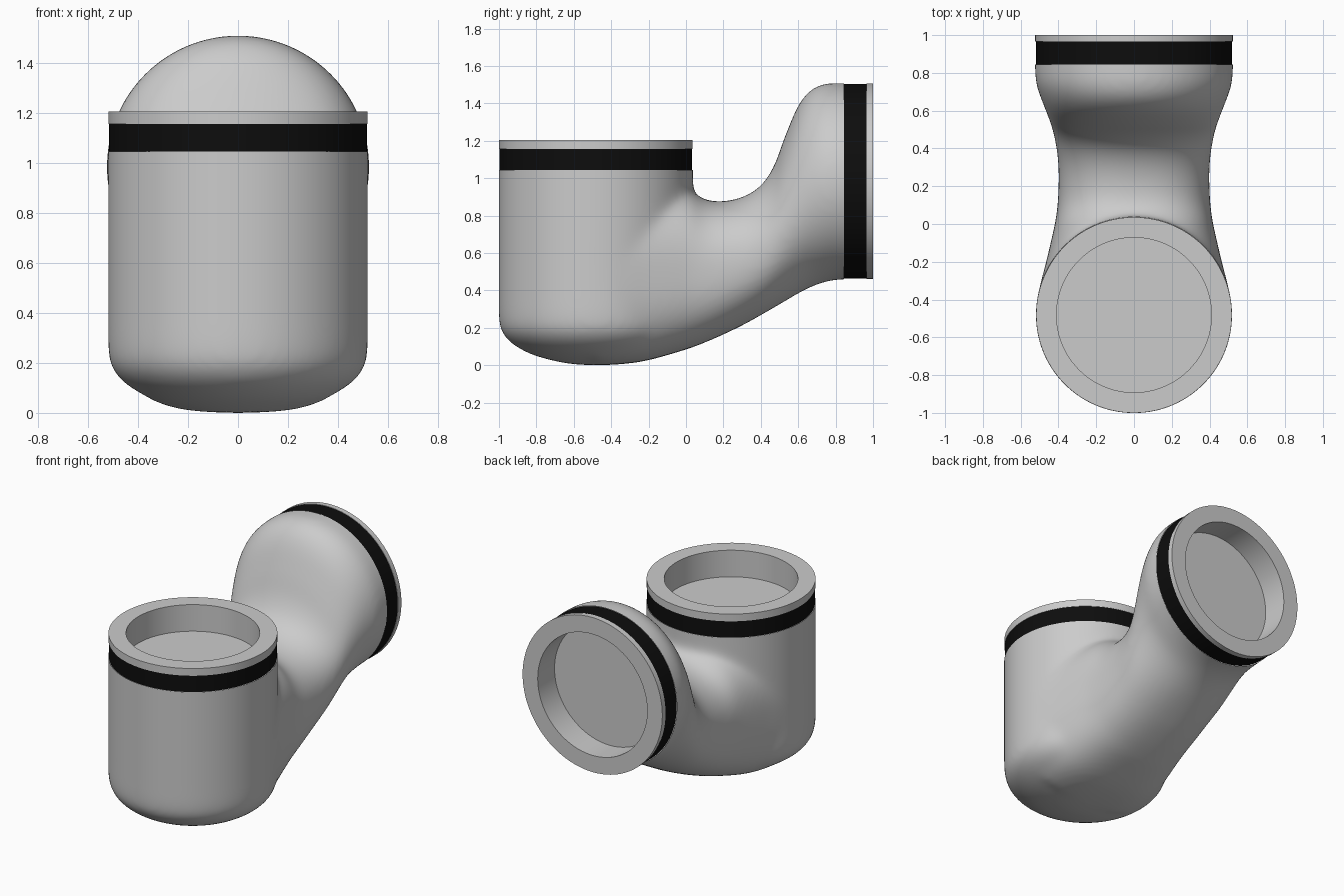
import bpy, bmesh, math
from mathutils import Vector, Matrix

if "Cube" in bpy.data.objects:
    bpy.data.objects.remove(bpy.data.objects["Cube"])

CY, R = -0.482, 0.518          # upright barrel: centre y, radius
CZ, R2 = 0.983, 0.523          # rear mouth: centre z, radius


def link(bm, name, angle=35, color=None):
    me = bpy.data.meshes.new(name)
    bm.to_mesh(me)
    bm.free()
    ob = bpy.data.objects.new(name, me)
    bpy.context.collection.objects.link(ob)
    if color:
        mat = bpy.data.materials.new(name + "_colour")
        mat.diffuse_color = color
        mat.use_nodes = True
        mat.node_tree.nodes["Principled BSDF"].inputs["Base Color"].default_value = mat.diffuse_color
        me.materials.append(mat)
    bpy.ops.object.select_all(action='DESELECT')
    ob.select_set(True)
    bpy.context.view_layer.objects.active = ob
    bpy.ops.object.shade_smooth_by_angle(angle=math.radians(angle))
    return ob


def loft(bm, rings, first=True, last=True):
    loops = [[bm.verts.new(p) for p in r] for r in rings]
    n = len(loops[0])
    for a, b in zip(loops, loops[1:]):
        for i in range(n):
            j = (i + 1) % n
            bm.faces.new((a[i], a[j], b[j], b[i]))
    if first:
        bm.faces.new(loops[0][::-1])
    if last:
        bm.faces.new(loops[-1])


def circle(r, z, n=96, cy=0.0):
    return [(r * math.cos(2 * math.pi * i / n),
             cy + r * math.sin(2 * math.pi * i / n), z) for i in range(n)]


def catmull(pts, steps=6):
    pts = [Vector(p) for p in pts]
    ext = [2 * pts[0] - pts[1]] + pts + [2 * pts[-1] - pts[-2]]
    out = []
    for a, b, c, d in zip(ext, ext[1:], ext[2:], ext[3:]):
        for k in range(steps):
            t = k / steps
            out.append(0.5 * (2 * b + (c - a) * t + (2 * a - 5 * b + 4 * c - d) * t * t
                              + (3 * b - a - 3 * c + d) * t ** 3))
    return out + [pts[-1]]


# Body: upright barrel with domed bottom, joined to a waisted arm
bm = bmesh.new()
dome = catmull([(0.01, 0), (0.15, 0.01), (0.3, 0.044), (0.39, 0.08), (0.465, 0.13),
                (0.508, 0.19), (R + 0.001, 0.26), (R + 0.002, 0.4)]) + [(R + 0.002, 1.25)]
loft(bm, [circle(r, z, cy=CY) for r, z in dome])

# Arm stations along y: (y, bottom, top, half width, squareness of upper and lower half)
stations = [(-0.48, 0.001, 0.96, 0.515, 2.6, 3.1), (-0.34, 0.007, 0.96, 0.5, 2.6, 3.1),
            (-0.2, 0.028, 0.96, 0.465, 2.6, 3.1), (0.0, 0.085, 0.94, 0.419, 2.5, 2.9),
            (0.09, 0.118, 0.89, 0.406, 2.4, 2.7), (0.18, 0.156, 0.875, 0.4, 2.3, 2.6),
            (0.3, 0.213, 0.898, 0.4, 2.2, 2.45), (0.4, 0.268, 0.96, 0.411, 2.1, 2.35),
            (0.47, 0.308, 1.065, 0.426, 2, 2.25), (0.53, 0.343, 1.225, 0.443, 2, 2.2),
            (0.6, 0.384, 1.388, 0.468, 2, 2.1), (0.67, 0.419, 1.474, 0.495, 2, 2),
            (0.75, 0.447, 1.507, 0.52, 2, 2), (0.84, 0.459, 1.508, 0.525, 2, 2),
            (1.05, 0.459, 1.508, 0.525, 2, 2)]
rings = []
for y, lo, hi, w, up, down in catmull(stations):
    mid, h = (lo + hi) / 2, (hi - lo) / 2
    ring = []
    for i in range(96):
        a = 2 * math.pi * i / 96
        c, s = math.cos(a), math.sin(a)
        e = up if s > 0 else down
        ring.append((w * math.copysign(abs(c) ** (2 / e), c), y,
                     mid + h * math.copysign(abs(s) ** (2 / e), s)))
    rings.append(ring)
loft(bm, rings)
bmesh.ops.recalc_face_normals(bm, faces=bm.faces)
blend = link(bm, "body_blend")

# Fuse both volumes into one smooth skin
m = blend.modifiers.new("fuse", 'REMESH')
m.mode, m.voxel_size = 'VOXEL', 0.016
m = blend.modifiers.new("soften", 'SMOOTH')
m.factor, m.iterations = 0.5, 40
dg = bpy.context.evaluated_depsgraph_get()
bm = bmesh.new()
bm.from_mesh(blend.evaluated_get(dg).to_mesh())
bpy.data.objects.remove(blend)


# Trim both mouths flat where the bands begin
def trim(test, co, no):
    faces = [f for f in bm.faces if test(f.calc_center_median())]
    geom = set(faces)
    for f in faces:
        geom.update(f.verts)
        geom.update(f.edges)
    bmesh.ops.bisect_plane(bm, geom=list(geom), plane_co=co, plane_no=no, clear_outer=True)


trim(lambda c: c.y < 0.12 and c.z > 0.97, (0, 0, 1.045), (0, 0, 1))
trim(lambda c: c.y > 0.7, (0, 0.845, 0), (0, 1, 0))
low = min(v.co.z for v in bm.verts)
for v in bm.verts:                       # settle the dome on the ground
    v.co.z -= low * max(0.0, 1 - v.co.z / 0.5)
link(bm, "elbow_body", 60)


# Mouths: recessed grey rim and black band, facing local +z
def lathe(name, profile, mat, floor, color=None):
    bm = bmesh.new()
    loft(bm, [circle(r, z) for r, z in profile], floor, False)
    bmesh.ops.recalc_face_normals(bm, faces=bm.faces)
    bm.transform(mat)
    return link(bm, name, 35, color)


top = Matrix.Translation((0, CY, 1.204))
back = Matrix.Translation((0, 1.0, CZ)) @ Matrix.Rotation(-math.pi / 2, 4, 'X')
for name, mat, r, a, b in (("top", top, R, 0.049, 0.16), ("rear", back, R2, 0.035, 0.158)):
    lathe(name + "_rim", [(0.41, -0.18), (0.41, 0), (r, 0), (r, -a), (r - 0.02, -a)], mat, True)
    lathe(name + "_band", [(r - 0.02, -a), (r - 0.003, -a), (r - 0.003, -b), (r - 0.02, -b)],
          mat, False, (0.004, 0.004, 0.004, 1))
